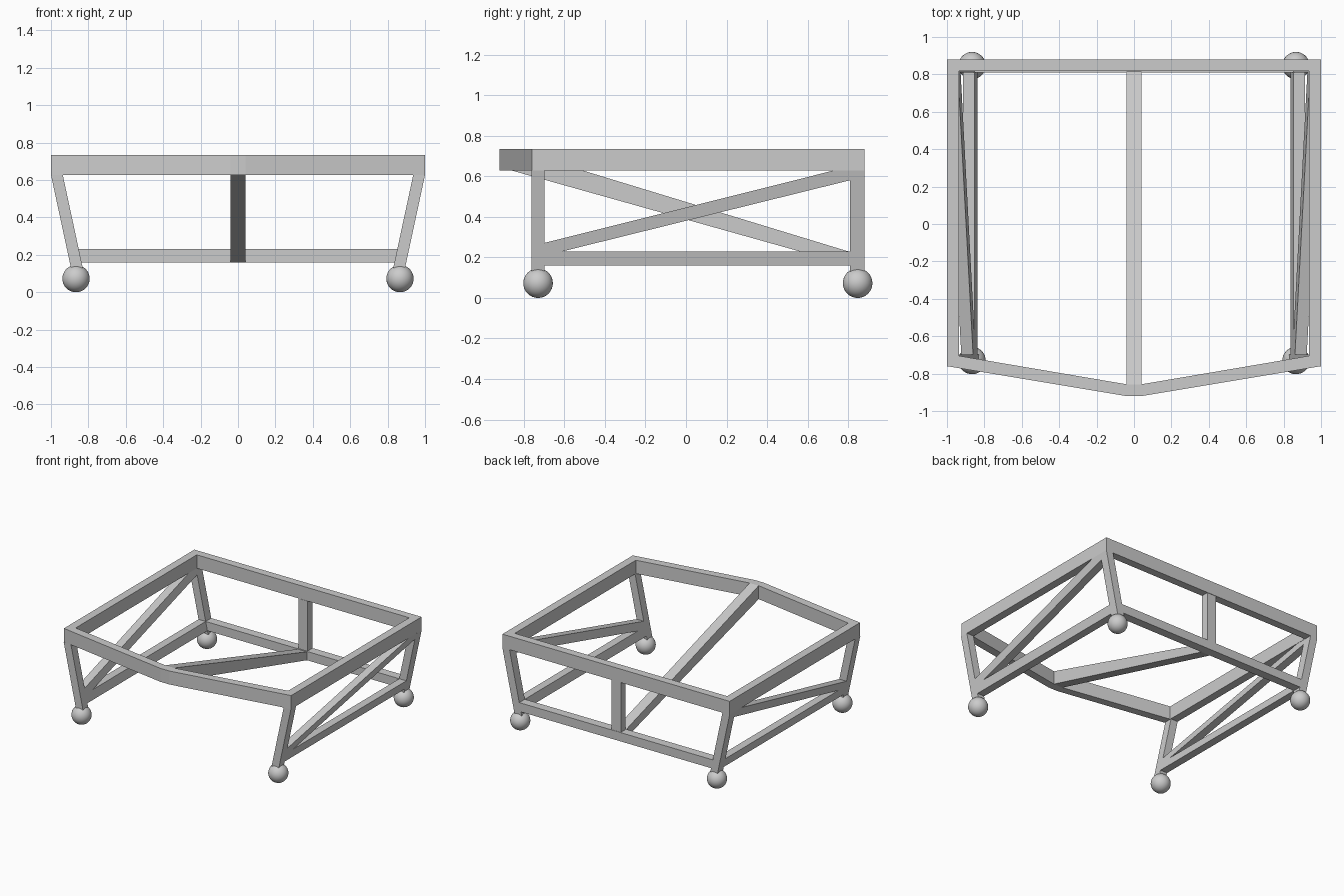
import bpy, bmesh

if "Cube" in bpy.data.objects:
    bpy.data.objects.remove(bpy.data.objects["Cube"])


def make(name, verts, faces):
    me = bpy.data.meshes.new(name)
    me.from_pydata(verts, [], faces)
    bm = bmesh.new()
    bm.from_mesh(me)
    bmesh.ops.recalc_face_normals(bm, faces=bm.faces)
    bm.to_mesh(me)
    bm.free()
    ob = bpy.data.objects.new(name, me)
    bpy.context.collection.objects.link(ob)
    return ob


def prism(name, a, b):
    """Solid joining two matching outlines."""
    n = len(a)
    faces = [tuple(range(n)), tuple(range(n, 2 * n))]
    faces += [(i, (i + 1) % n, n + (i + 1) % n, n + i) for i in range(n)]
    return make(name, list(a) + list(b), faces)


def leaning_bar(name, side, outline):
    """Bar of the inward leaning side frame, from its side outline (y, z)."""
    outer = lambda z: 0.893 + (z - 0.13) * 0.215
    prism(name, [(side * outer(z), y, z) for y, z in outline],
          [(side * (outer(z) - 0.063), y, z) for y, z in outline])


def rect(y0, y1, z0, z1):
    return [(y0, z0), (y1, z0), (y1, z1), (y0, z1)]


def bar(name, hx, outline, hx_top=None):
    """Bar centred on x = 0, from its side outline (y, z)."""
    prism(name, [(-hx, y, z) for y, z in outline], [(hx, y, z) for y, z in outline])


# Top frame: ring with a pointed front
Z0, Z1 = 0.628, 0.735
outer = [(-1, 0.88), (1, 0.88), (1, -0.76), (0.04, -0.92), (-0.04, -0.92), (-1, -0.76)]
inner = [(-0.935, 0.817), (0.935, 0.817), (0.935, -0.705), (0.04, -0.857),
         (-0.04, -0.857), (-0.935, -0.705)]
n = len(outer)
verts = [(x, y, z) for loop in (outer, inner) for z in (Z0, Z1) for x, y in loop]
faces = []
for i in range(n):
    j = (i + 1) % n
    for p, q in ((0, 1), (1, 3), (3, 2), (2, 0)):
        faces.append((p * n + i, p * n + j, q * n + j, q * n + i))
make("top_frame", verts, faces)

# Side frames: legs, lower rail, diagonal brace and ball feet
for side, tag in ((-1, "left"), (1, "right")):
    leaning_bar("front_leg_" + tag, side, rect(-0.763, -0.698, 0.13, Z0))
    leaning_bar("back_leg_" + tag, side, rect(0.81, 0.88, 0.13, Z0))
    leaning_bar("side_rail_" + tag, side, rect(-0.698, 0.81, 0.16, 0.23))
    leaning_bar("side_brace_" + tag, side,
                [(-0.698, 0.23), (-0.61, 0.23), (0.81, 0.581), (0.81, Z0),
                 (0.725, Z0), (-0.698, 0.272)])
    for y, end in ((-0.73, "front"), (0.847, "back")):
        bpy.ops.mesh.primitive_uv_sphere_add(segments=32, ring_count=16, radius=0.073,
                                             location=(side * 0.866, y, 0.073))
        foot = bpy.context.object
        foot.name = f"{end}_foot_{tag}"
        bpy.ops.object.shade_smooth_by_angle()

# Back lower rail between the leaning legs
prism("back_rail", [(s, 0.81, z) for s, z in ((-0.84, 0.16), (0.84, 0.16), (0.855, 0.23), (-0.855, 0.23))],
      [(s, 0.88, z) for s, z in ((-0.84, 0.16), (0.84, 0.16), (0.855, 0.23), (-0.855, 0.23))])

# Back centre post and tapered centre brace up to the front point
bar("back_post", 0.04, rect(0.815, 0.877, 0.23, Z0))
bar("centre_brace", 0.04, [(-0.857, Z0), (0.81, 0.16), (0.81, 0.227), (-0.857, Z1)])
